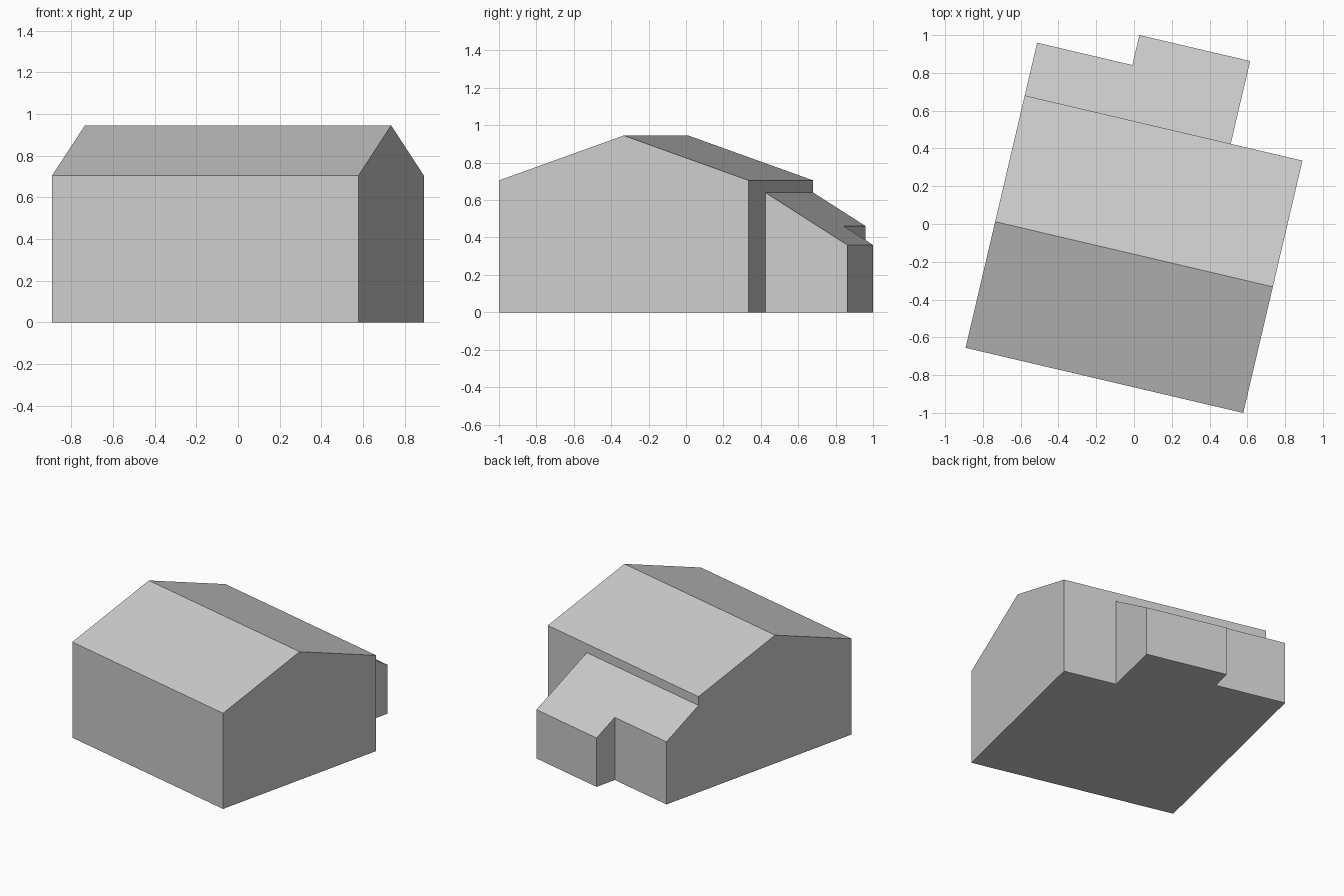
import bpy
import bmesh
from math import radians
from mathutils import Matrix

cube = bpy.data.objects.get("Cube")
if cube:
    bpy.data.objects.remove(cube, do_unlink=True)

# One plain grey for the whole building
grey = bpy.data.materials.new("plain_grey")
grey.use_nodes = True
colour = (0.6, 0.6, 0.6, 1.0)
grey.diffuse_color = colour
grey.node_tree.nodes["Principled BSDF"].inputs["Base Color"].default_value = colour

# The building stands turned on its plot
PLACE = Matrix.Translation((0, -0.16, 0)) @ Matrix.Rotation(radians(-13.2), 4, "Z")

HALF_LENGTH, HALF_DEPTH = 0.755, 0.686
EAVE, RIDGE = 0.705, 0.945


def prism(name, outline, offset, shape_top=None):
    """Extrude a flat outline by an offset, optionally reshaping the far end."""
    bm = bmesh.new()
    base = bm.faces.new([bm.verts.new(p) for p in outline])
    result = bmesh.ops.extrude_face_region(bm, geom=[base], use_keep_orig=True)
    for v in result["geom"]:
        if isinstance(v, bmesh.types.BMVert):
            v.co += offset if not shape_top else shape_top(v.co)
    bmesh.ops.recalc_face_normals(bm, faces=bm.faces)
    mesh = bpy.data.meshes.new(name)
    bm.to_mesh(mesh)
    bm.free()
    mesh.materials.append(grey)
    mesh.transform(PLACE)
    obj = bpy.data.objects.new(name, mesh)
    bpy.context.collection.objects.link(obj)
    return obj


# Main house: gable profile swept along its length
gable = [(-HALF_DEPTH, 0), (HALF_DEPTH, 0), (HALF_DEPTH, EAVE),
         (0, RIDGE), (-HALF_DEPTH, EAVE)]
along = Matrix.Translation((2 * HALF_LENGTH, 0, 0)).translation
prism("main_house", [(-HALF_LENGTH, y, z) for y, z in gable], along)

# Rear lean-to: stepped plan raised to one sloping roof plane
STEP_X, END_X = -0.237, 0.365
SHORT, LONG = 0.287, 0.45
TOP, LOW = 0.64, 0.36
plan = [(-HALF_LENGTH, 0), (END_X, 0), (END_X, LONG), (STEP_X, LONG),
        (STEP_X, SHORT), (-HALF_LENGTH, SHORT)]


def roof_height(co):
    t = (co.y - HALF_DEPTH) / LONG
    return Matrix.Translation((0, 0, TOP + (LOW - TOP) * t)).translation


prism("rear_lean_to", [(x, HALF_DEPTH + y, 0) for x, y in plan], None, roof_height)
